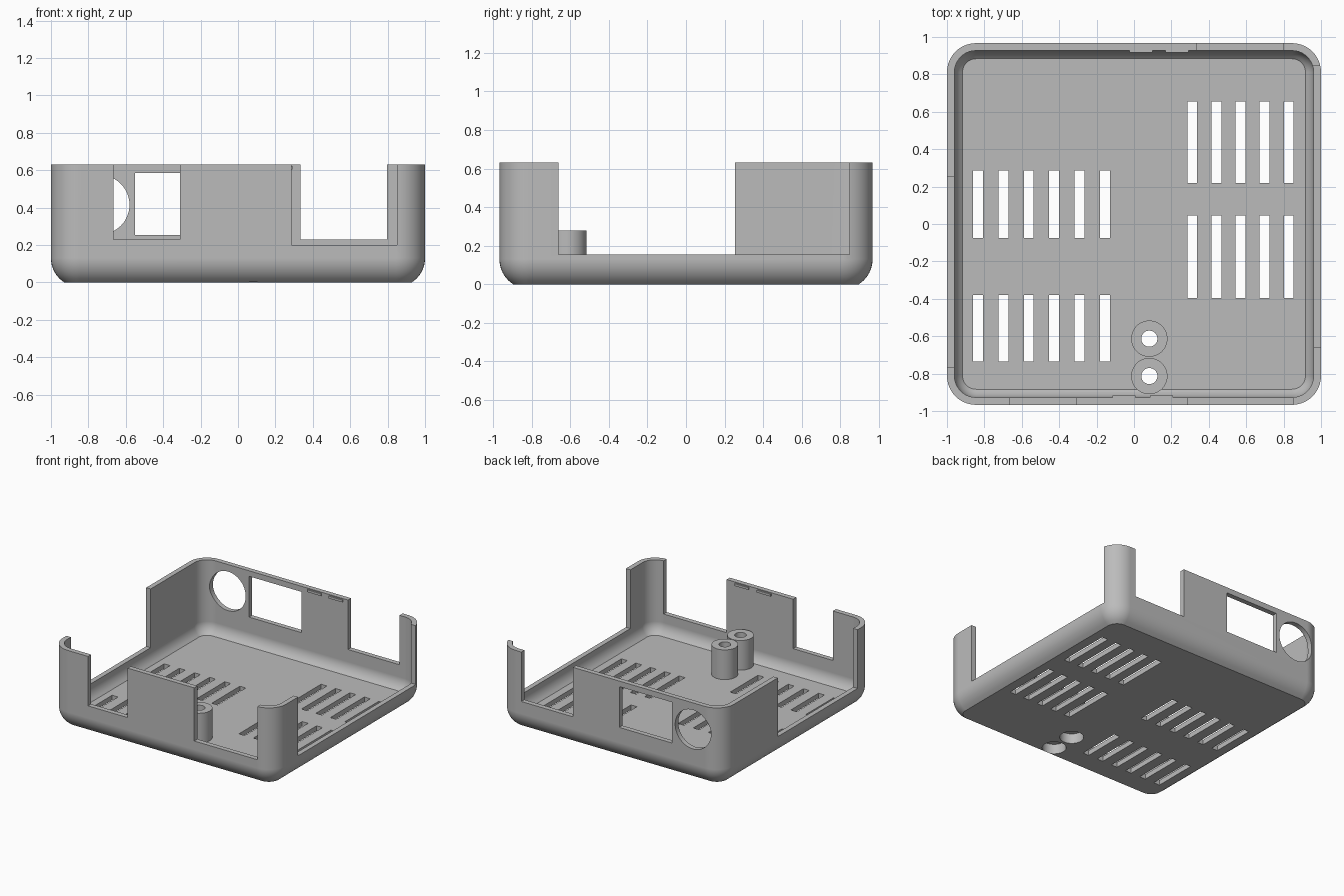
import bpy
import bmesh
from math import sin, cos, pi, sqrt, radians
from mathutils import Matrix, Vector

cube = bpy.data.objects.get("Cube")
if cube:
    bpy.data.objects.remove(cube, do_unlink=True)

grey = bpy.data.materials.new("plain grey")
grey.use_nodes = True
colour = (0.5, 0.5, 0.5, 1)
grey.diffuse_color = colour
grey.node_tree.nodes["Principled BSDF"].inputs["Base Color"].default_value = colour

HX, HY, TOP = 1.0, 0.967, 0.63
R, WALL, BEND = 0.155, 0.04, 0.13    # corner radius, thickness, height where the bottom curve ends
RECESS, BORE, POST = 0.088, 0.043, 0.097
POSTS = [(0.082, -0.613), (0.082, -0.813)]


def make(name, bm):
    bmesh.ops.recalc_face_normals(bm, faces=bm.faces)
    mesh = bpy.data.meshes.new(name)
    bm.to_mesh(mesh)
    bm.free()
    mesh.materials.append(grey)
    ob = bpy.data.objects.new(name, mesh)
    bpy.context.collection.objects.link(ob)
    return ob


def smooth(ob):
    bpy.ops.object.select_all(action="DESELECT")
    ob.select_set(True)
    bpy.context.view_layer.objects.active = ob
    bpy.ops.object.shade_smooth_by_angle(angle=radians(30))


def add_box(bm, x0, x1, y0, y1, z0, z1):
    size = Vector((x1 - x0, y1 - y0, z1 - z0))
    mid = Vector((x0 + x1, y0 + y1, z0 + z1)) / 2
    bmesh.ops.create_cube(bm, size=1, matrix=Matrix.Translation(mid) @ Matrix.Diagonal(size).to_4x4())


def add_rod(bm, radius, depth, matrix):
    bmesh.ops.create_cone(bm, cap_ends=True, segments=48, radius1=radius, radius2=radius,
                          depth=depth, matrix=matrix)


def bridge(bm, a, b):
    n = len(a)
    for i in range(n):
        bm.faces.new((a[i], a[(i + 1) % n], b[(i + 1) % n], b[i]))


# Tray shell: rounded rectangles lofted up the outside and down the inside
def ring(bm, inset, z, steps=10):
    r = R - inset
    verts = []
    for q, (sx, sy) in enumerate([(1, 1), (-1, 1), (-1, -1), (1, -1)]):
        for i in range(steps + 1):
            a = (q + i / steps) * pi / 2
            verts.append(bm.verts.new((sx * (HX - R) + r * cos(a), sy * (HY - R) + r * sin(a), z)))
    return verts


def curve(radius, z_low, steps=10):
    for i in range(steps + 1):
        z = z_low + (BEND - z_low) * sin(i / steps * pi / 2)
        yield R - sqrt(radius ** 2 - (BEND - z) ** 2), z


bm = bmesh.new()
profile = list(curve(R, 0)) + [(0, TOP), (WALL, TOP)] + list(curve(R - WALL, WALL))[::-1]
rings = [ring(bm, d, z) for d, z in profile]
for a, b in zip(rings, rings[1:]):
    bridge(bm, a, b)
bm.faces.new(rings[0])
bm.faces.new(rings[-1])
shell = make("tray_shell", bm)

# Cutters: vent slots, wall openings, port holes and screw recesses
cut = bmesh.new()
for start, pitch, count, spans in [
    (-0.86, 0.1355, 6, [(-0.075, 0.285), (-0.735, -0.38)]),
    (0.285, 0.129, 5, [(0.22, 0.655), (-0.395, 0.045)]),
]:
    for y0, y1 in spans:
        for i in range(count):
            x = start + i * pitch
            add_box(cut, x, x + 0.053, y0, y1, -0.1, 0.1)

HIGH = 0.8
add_box(cut, -0.665, -0.31, -1.1, -0.87, 0.23, HIGH)     # front openings
add_box(cut, 0.285, 0.85, -1.1, -0.87, 0.2, HIGH)
add_box(cut, 0.335, 0.797, 0.87, 1.1, 0.23, HIGH)        # back opening
add_box(cut, -0.55, -0.08, 0.87, 1.1, 0.255, 0.585)      # back port window
add_box(cut, 0.9, 1.1, -0.66, 0.847, 0.155, HIGH)        # side openings
add_box(cut, -1.1, -0.9, -0.765, 0.255, 0.155, HIGH)
add_rod(cut, 0.158, 0.24, Matrix.Translation((-0.738, 0.98, 0.415)) @ Matrix.Rotation(pi / 2, 4, "X"))
for x, y in POSTS:
    add_rod(cut, RECESS, 0.18, Matrix.Translation((x, y, -0.01)))
cutter = make("cutter", cut)
cutter.hide_render = True

mod = shell.modifiers.new("openings", "BOOLEAN")
mod.operation = "DIFFERENCE"
mod.solver = "EXACT"
mod.object = cutter
bpy.context.view_layer.objects.active = shell
bpy.ops.object.modifier_apply(modifier=mod.name)
bpy.data.objects.remove(cutter, do_unlink=True)
smooth(shell)
weighted = shell.modifiers.new("even shading", "WEIGHTED_NORMAL")
weighted.keep_sharp = True

# Screw posts: hollow tubes with a wide recess below
for n, (x, y) in enumerate(POSTS):
    bm = bmesh.new()
    loops = []
    for r, z in [(RECESS, 0.03), (RECESS, 0.08), (BORE, 0.08), (BORE, 0.28), (POST, 0.28), (POST, 0.03)]:
        loops.append([bm.verts.new((x + r * cos(i * pi / 24), y + r * sin(i * pi / 24), z))
                      for i in range(48)])
    for a, b in zip(loops, loops[1:] + loops[:1]):
        bridge(bm, a, b)
    smooth(make(f"screw_post_{n + 1}", bm))

# Small snap ridges inside the front and back walls
for name, side, starts in [("front", -1, (-0.115, 0.085)), ("back", 1, (-0.025, 0.168))]:
    bm = bmesh.new()
    inner = HY - WALL
    for x in starts:
        y0, y1 = sorted((side * (inner - 0.01), side * (inner + 0.01)))
        add_box(bm, x, x + 0.124, y0, y1, 0.603, 0.622)
    make(f"{name}_snap_ridges", bm)
